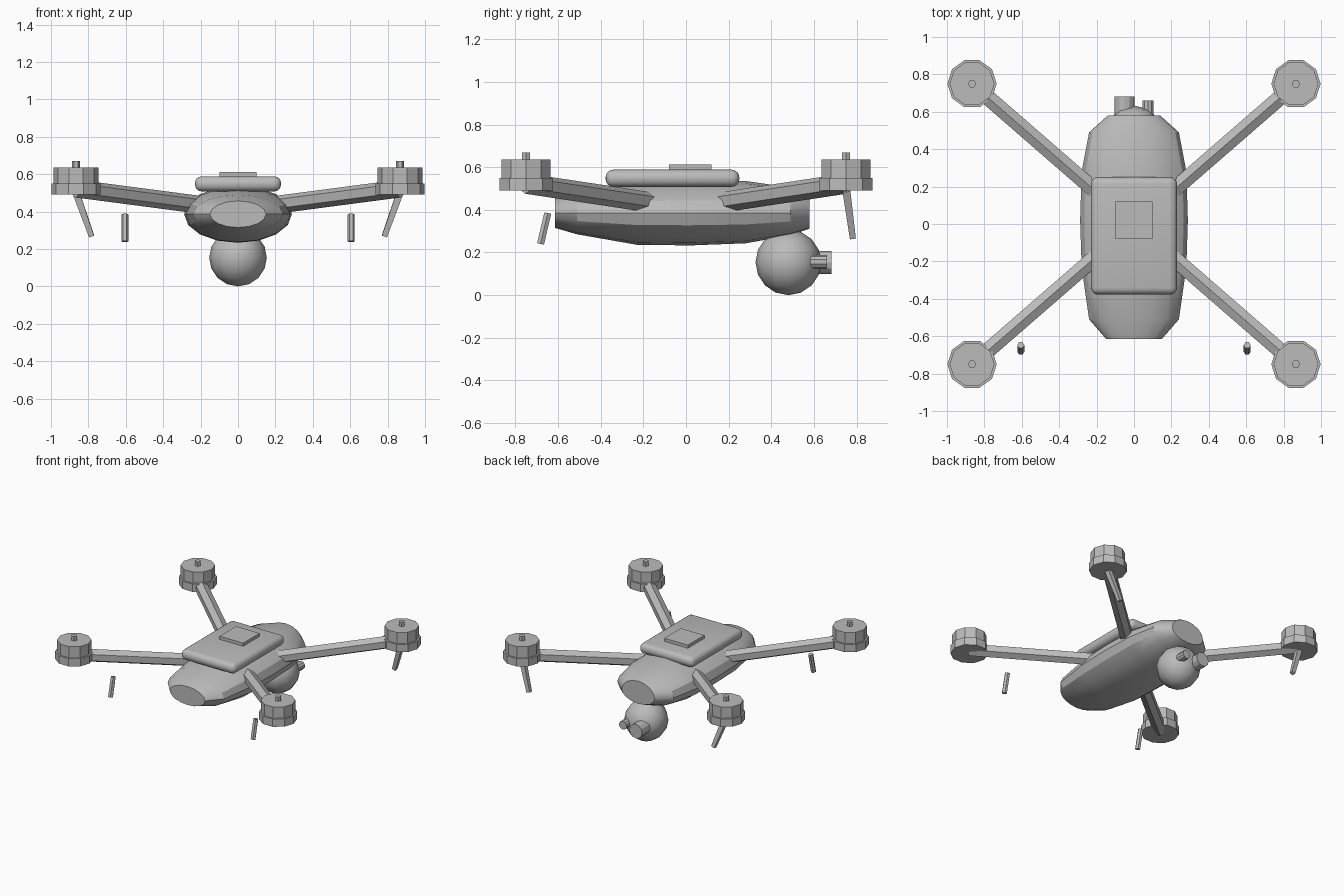
import bpy, bmesh, math
from mathutils import Vector, Matrix

if "Cube" in bpy.data.objects:
    bpy.data.objects.remove(bpy.data.objects["Cube"])

mat = bpy.data.materials.new("mid_grey")
mat.diffuse_color = (0.5, 0.5, 0.5, 1)
mat.use_nodes = True
mat.node_tree.nodes["Principled BSDF"].inputs["Base Color"].default_value = mat.diffuse_color


def finish(name, bm, smooth=None):
    bmesh.ops.recalc_face_normals(bm, faces=bm.faces)
    me = bpy.data.meshes.new(name)
    bm.to_mesh(me)
    bm.free()
    me.materials.append(mat)
    if smooth:
        me.shade_smooth()
        me.set_sharp_from_angle(angle=math.radians(smooth))
    ob = bpy.data.objects.new(name, me)
    bpy.context.collection.objects.link(ob)
    return ob


def loft(name, rings, smooth=None):
    """Skin a list of closed rings and cap both ends."""
    bm = bmesh.new()
    vs = [[bm.verts.new(p) for p in r] for r in rings]
    n = len(vs[0])
    for a, b in zip(vs, vs[1:]):
        for i in range(n):
            j = (i + 1) % n
            bm.faces.new((a[i], a[j], b[j], b[i]))
    bm.faces.new(vs[0])
    bm.faces.new(vs[-1])
    return finish(name, bm, smooth)


def prism(name, p0, p1, r, sides, turn=0.0, r2=None):
    """Regular prism between two points; a corner points up when turn = 0."""
    p0, p1 = Vector(p0), Vector(p1)
    d = (p1 - p0).normalized()
    ref = Vector((0, 0, 1)) if abs(d.z) < 0.8 else Vector((1, 0, 0))
    up = (ref - d * ref.dot(d)).normalized()
    side = d.cross(up)
    rings = []
    for p, rad in ((p0, r), (p1, r2 or r)):
        rings.append([p + rad * (up * math.cos(a) + side * math.sin(a))
                      for a in (turn + 2 * math.pi * i / sides for i in range(sides))])
    return loft(name, rings)


def box(name, lo, hi, bevel=0, segs=4):
    bm = bmesh.new()
    lo, hi = Vector(lo), Vector(hi)
    bmesh.ops.create_cube(bm, size=1, matrix=Matrix.Translation((lo + hi) / 2)
                          @ Matrix.Diagonal((*(hi - lo), 1)))
    if bevel:
        bmesh.ops.bevel(bm, geom=bm.edges[:], offset=bevel, segments=segs,
                        profile=0.5, affect='EDGES')
    return finish(name, bm, 30 if bevel else None)


# Fuselage: elliptical sections along y (y, half width, bottom, top)
sections = [(-0.614, 0.15, 0.315, 0.457), (-0.51, 0.24, 0.285, 0.49),
            (-0.23, 0.28, 0.236, 0.53), (0.02, 0.288, 0.233, 0.537),
            (0.28, 0.28, 0.243, 0.535), (0.49, 0.24, 0.28, 0.505),
            (0.58, 0.14, 0.312, 0.485)]
rings = []
for y, w, lo, hi in sections:
    mid = 0.386
    ring = []
    for i in range(16):
        a = 2 * math.pi * i / 16
        s = math.sin(a)
        ring.append((w * math.cos(a), y, mid + s * (hi - mid if s > 0 else mid - lo)))
    rings.append(ring)
loft("fuselage", rings, 30)

# Battery pack and top plate
box("battery_pack", (-0.23, -0.377, 0.508), (0.23, 0.25, 0.588), 0.036)
box("top_plate", (-0.1, -0.08, 0.58), (0.1, 0.12, 0.612))

# Camera ball with two lenses
bm = bmesh.new()
bmesh.ops.create_uvsphere(bm, u_segments=12, v_segments=8, radius=0.154,
                          matrix=Matrix.Translation((0, 0.48, 0.154)))
finish("camera_ball", bm, 40)
prism("main_lens", (-0.051, 0.55, 0.153), (-0.051, 0.682, 0.153), 0.054, 12)
prism("small_lens", (0.075, 0.54, 0.156), (0.075, 0.66, 0.156), 0.032, 10)

# Arms, motors and legs at the four corners
for sx, side in ((-1, "left"), (1, "right")):
    for sy, end in ((-1, "front"), (1, "back")):
        tag = f"{end}_{side}"
        mx, my = sx * 0.866, sy * 0.75
        prism("arm_" + tag, (sx * 0.21, sy * 0.18, 0.437), (mx, my, 0.523), 0.048, 6)
        prism("motor_base_" + tag, (mx, my, 0.49), (mx, my, 0.55), 0.132, 10)
        prism("motor_bell_" + tag, (mx, my, 0.545), (mx, my, 0.636), 0.12, 10)
        prism("motor_shaft_" + tag, (mx, my, 0.63), (mx, my, 0.669), 0.022, 6)
    # Back legs hang from the motors, front legs are short separate struts
    prism("back_leg_" + side, (sx * 0.862, 0.752, 0.49), (sx * 0.783, 0.782, 0.268),
          0.026, 4, math.pi / 4, 0.02)
    prism("front_leg_" + side, (sx * 0.605, -0.648, 0.385), (sx * 0.605, -0.682, 0.24),
          0.019, 6)
